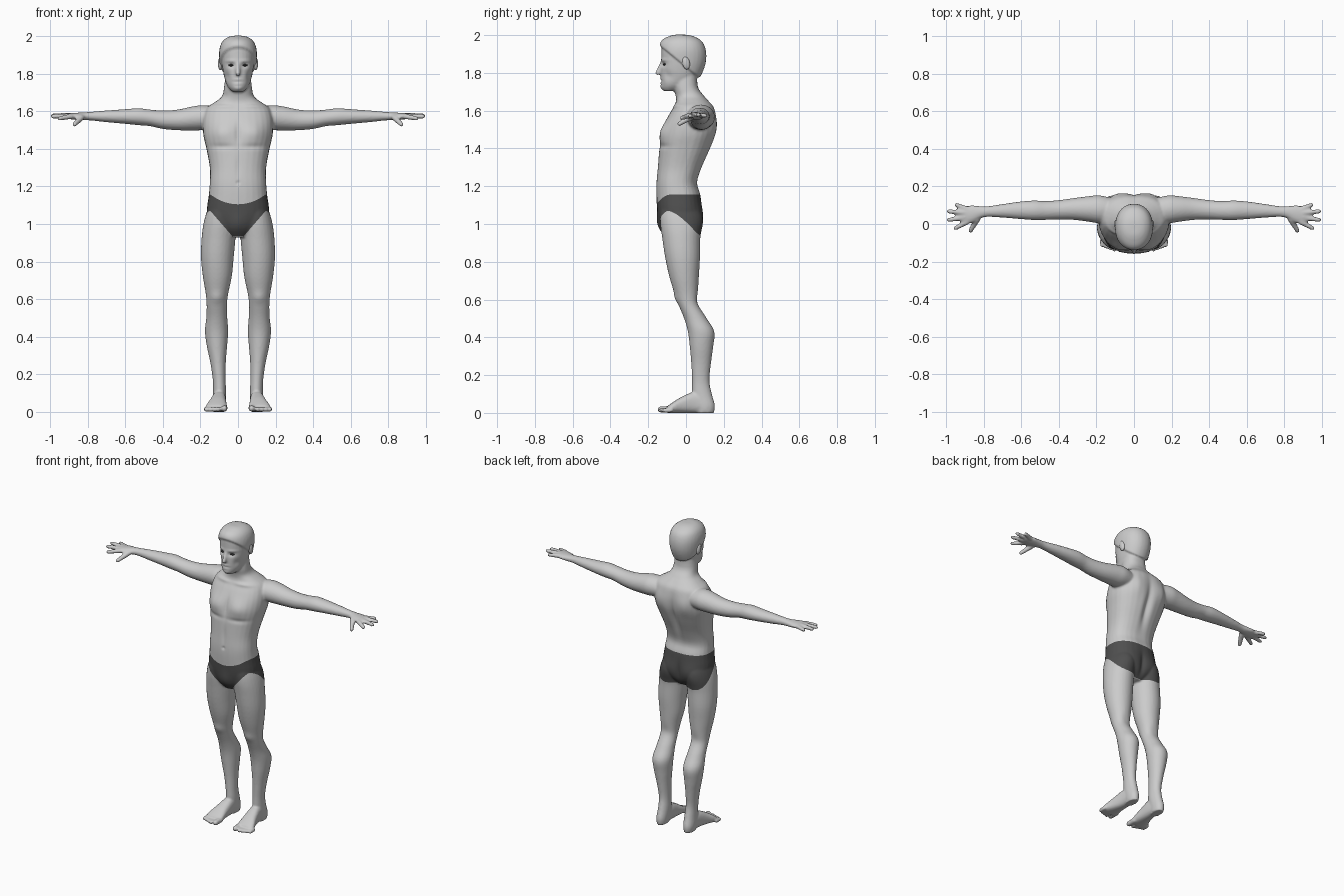
import bpy, bmesh, math
from mathutils import Vector

cube = bpy.data.objects.get("Cube")
if cube:
    bpy.data.objects.remove(cube)


def material(name, value):
    mat = bpy.data.materials.new(name)
    mat.use_nodes = True
    color = (value, value, value, 1)
    mat.diffuse_color = color
    mat.node_tree.nodes["Principled BSDF"].inputs["Base Color"].default_value = color
    return mat


skin = material("skin grey", 0.6)
cloth = material("trunks dark grey", 0.08)
eye_dark = material("eye dark grey", 0.05)


def clamp(value):
    return max(0.0, min(1.0, value))


def resample(rows, steps=4):
    """Smooth curve through rows of station values."""
    rows = [Vector(r) for r in rows]
    out = []
    for i in range(len(rows) - 1):
        p, q = rows[i], rows[i + 1]
        before, after = rows[max(i - 1, 0)], rows[min(i + 2, len(rows) - 1)]
        for k in range(steps):
            t = k / steps
            out.append(p.lerp(q, t) + 0.5 * t * (1 - t) * (
                (1 - t) * (q - before - 2 * (q - p)) - t * (after - p - 2 * (q - p))))
    return out + [rows[-1]]


def skin_rings(bm, rings):
    """Close a row of equal rings into a solid."""
    count = len(rings[0])
    rings = [[bm.verts.new(co) for co in ring] for ring in rings]
    for low, high in zip(rings, rings[1:]):
        for k in range(count):
            j = (k + 1) % count
            bm.faces.new((low[k], low[j], high[j], high[k]))
    bm.faces.new(rings[0])
    bm.faces.new(rings[-1])


def loft(bm, rows, axis, side=1, power=1.0, count=28):
    """Rows: position along axis, two centre values, two radii."""
    rings = []
    for along, a, b, ra, rb in resample(rows):
        ring = []
        for k in range(count):
            c, s = math.cos(math.tau * k / count), math.sin(math.tau * k / count)
            u = a + ra * math.copysign(abs(c) ** power, c)
            v = b + rb * math.copysign(abs(s) ** power, s)
            co = {"x": (along, u, v), "y": (u, along, v), "z": (u, v, along)}[axis]
            ring.append((co[0] * side, co[1], co[2]))
        rings.append(ring)
    skin_rings(bm, rings)


def capsule(bm, start, end, r0, r1, side=1, count=12):
    """Tapered tube with round ends, for fingers, toes and nose."""
    start, end = Vector(start), Vector(end)
    start.x *= side
    end.x *= side
    turn = (end - start).to_track_quat("Z", "Y")
    axis = turn @ Vector((0, 0, 1))
    rings = []
    for centre, r, first in ((start, r0, -80), (end, r1, 0)):
        for step in range(5):
            angle = math.radians(first + 20 * step)
            ring_centre = centre + axis * (r * math.sin(angle))
            reach = r * math.cos(angle)
            rings.append([])
            for k in range(count):
                a = math.tau * k / count
                spoke = Vector((reach * math.cos(a), reach * math.sin(a), 0))
                rings[-1].append(ring_centre + turn @ spoke)
    skin_rings(bm, rings)


def trunk_rows(rows):
    """Turn height, front, back, half width into loft rows."""
    return [(z, 0, (f + b) / 2, w, (b - f) / 2) for z, f, b, w in rows]


# Height, front, back, half width
torso = [(.93, -.105, .04, .05), (.98, -.135, .075, .125), (1.05, -.15, .085, .165),
         (1.15, -.157, .078, .156), (1.22, -.157, .06, .15), (1.3, -.15, .085, .15),
         (1.4, -.142, .13, .168), (1.47, -.132, .155, .184), (1.53, -.115, .162, .188),
         (1.58, -.09, .158, .182), (1.62, -.065, .147, .165), (1.65, -.053, .122, .122),
         (1.68, -.055, .095, .085), (1.73, -.065, .062, .074), (1.84, -.06, .06, .062)]
head = [(1.705, -.118, -.05, .03), (1.73, -.13, .01, .054), (1.77, -.133, .055, .071),
        (1.82, -.133, .082, .081), (1.87, -.131, .095, .087), (1.92, -.127, .093, .088),
        (1.96, -.105, .075, .076), (1.983, -.075, .035, .05), (1.99, -.05, .0, .02)]
# Position along the limb, centre, radii
leg = [(1.14, .08, -.04, .05, .07), (1.07, .09, -.035, .074, .1), (1.0, .098, -.028, .086, .108),
       (.92, .104, -.025, .09, .1), (.82, .11, -.018, .087, .092), (.72, .11, -.01, .077, .078),
       (.63, .112, .002, .06, .062), (.57, .113, .015, .054, .054), (.5, .113, .05, .056, .06),
       (.43, .114, .08, .062, .07), (.35, .112, .082, .054, .062), (.26, .106, .08, .041, .052),
       (.17, .1, .078, .034, .046), (.1, .098, .085, .035, .052), (.04, .1, .1, .035, .053),
       (.0, .1, .1, .03, .048)]
foot = [(.13, .1, .035, .03, .035), (.05, .1, .055, .036, .055), (-.02, .107, .043, .045, .043),
        (-.07, .114, .028, .056, .028), (-.098, .114, .018, .056, .018)]
arm = [(.1, .07, 1.565, .06, .055), (.18, .078, 1.566, .074, .066), (.24, .08, 1.562, .068, .064),
       (.32, .08, 1.554, .058, .055), (.4, .075, 1.555, .052, .049), (.47, .072, 1.565, .05, .044),
       (.53, .073, 1.571, .052, .045), (.6, .073, 1.572, .047, .039), (.7, .07, 1.573, .036, .031),
       (.78, .066, 1.574, .028, .023), (.82, .062, 1.573, .033, .021),
       (.86, .053, 1.573, .046, .019), (.9, .048, 1.574, .047, .015), (.92, .05, 1.574, .04, .012)]
fingers = [((.89, .01, 1.572), (.95, -.022, 1.562)), ((.9, .035, 1.575), (.985, .022, 1.572)),
           ((.9, .06, 1.577), (.985, .067, 1.578)), ((.89, .08, 1.574), (.945, .102, 1.574))]

bm = bmesh.new()
loft(bm, trunk_rows(torso), "z", power=.85)
loft(bm, trunk_rows(head), "z", power=.92)
# Nose
capsule(bm, (0, -.127, 1.855), (0, -.149, 1.8), .009, .013)
for side in (1, -1):
    loft(bm, leg, "z", side)
    loft(bm, foot, "y", side, power=.8)
    loft(bm, arm, "x", side)
    for start, end in fingers:
        capsule(bm, start, end, .0145, .0115, side)
    # Thumb
    capsule(bm, (.835, .025, 1.565), (.87, -.036, 1.53), .017, .012, side)
    # Big toe and four small toes
    capsule(bm, (.073, -.08, .019), (.073, -.134, .018), .018, .017, side)
    for i in range(4):
        x = .105 + .0215 * i
        capsule(bm, (x, -.08, .014), (x, -.136 + .008 * i, .013), .0125, .012, side)
bmesh.ops.recalc_face_normals(bm, faces=bm.faces)
mesh = bpy.data.meshes.new("body")
bm.to_mesh(mesh)
bm.free()

# Fuse the parts into one skin
body = bpy.data.objects.new("body", mesh)
bpy.context.collection.objects.link(body)
fuse = body.modifiers.new("fuse", "REMESH")
fuse.mode, fuse.voxel_size = "VOXEL", .007
relax = body.modifiers.new("relax", "SMOOTH")
relax.factor, relax.iterations = .5, 3
fused = bpy.data.meshes.new_from_object(body.evaluated_get(bpy.context.evaluated_depsgraph_get()))
body.modifiers.clear()
body.data = fused
fused.materials.clear()
fused.materials.append(skin)
fused.materials.append(cloth)

# Muscle and face relief: centre, width, height, amount along the normal
relief = [
    (.085, -.13, 1.485, .06, .05, .016), (0, -.13, 1.48, .014, .07, -.008),  # chest
    (.09, -.14, 1.412, .07, .014, -.006),                                    # under chest
    (0, -.15, 1.3, .012, .07, -.005), (0, -.157, 1.22, .008, .008, -.008),   # belly
    (.08, -.06, 1.625, .06, .01, .006),                                      # collarbone
    (0, .14, 1.38, .022, .17, -.02), (.09, .15, 1.52, .045, .06, .01),       # back
    (.08, .08, 1.03, .06, .06, .013), (0, .08, 1.02, .016, .07, -.01),       # seat
    (0, -.14, 1.0, .04, .055, .01),                                          # pouch
    (.112, -.04, .61, .03, .03, .007), (.112, .06, .6, .03, .04, -.006),     # knee
    (.036, -.125, 1.845, .018, .012, -.011), (.04, -.13, 1.868, .03, .007, .004),  # eyes, brow
    (0, -.13, 1.757, .024, .004, -.005), (0, -.13, 1.768, .02, .005, .004),  # mouth
    (0, -.13, 1.747, .018, .005, .005), (0, -.13, 1.724, .022, .014, .007),  # lip, chin
    (.06, -.1, 1.785, .015, .025, -.006), (0, -.12, 1.955, .07, .03, .014),  # cheek, quiff
]


def sculpt(x, y, z):
    total = 0
    for cx, cy, cz, rx, rz, amount in relief:
        dz = (z - cz) / rz
        if -2.6 < dz < 2.6:
            dx, dy = (x - cx) / rx, (y - cy) / .06
            total += amount * math.exp(-dx * dx - dy * dy - dz * dz)
    # Raised hair above the hairline
    if z > 1.74:
        t = clamp((z - 1.925 + .85 * (y + .12)) / .016)
        total += .012 * t * t * (3 - 2 * t)
    return total


def trunks_inside(co):
    """Positive between the waistband and the leg openings."""
    x, y, z = abs(co.x), co.y, co.z
    top = 1.157 - .052 * clamp(-y / .13) * max(0, 1 - (x / .15) ** 2)
    bottom = .935 + 1.15 * max(0, x - .03) * clamp((.08 - y) / .18)
    return min(top - z, z - bottom)


bm = bmesh.new()
bm.from_mesh(fused)
# The upper arms and hands stay plain
moves = [(v, v.normal * sculpt(abs(v.co.x), v.co.y, v.co.z))
         for v in bm.verts if abs(v.co.x) < .22]
for v, move in moves:
    v.co += move

# Cut clean trunks borders into the skin
near = [v for v in bm.verts if .88 < v.co.z < 1.2]
inside = {v: trunks_inside(v.co) for v in near}
crossing = [e for e in bm.edges if all(v in inside for v in e.verts)
            and inside[e.verts[0]] * inside[e.verts[1]] < 0]
cuts = []
for edge in crossing:
    a, b = edge.verts
    cuts.append(bmesh.utils.edge_split(edge, a, inside[a] / (inside[a] - inside[b]))[1])
bmesh.ops.connect_verts(bm, verts=cuts)
for face in bm.faces:
    face.smooth = True
    face.material_index = int(trunks_inside(face.calc_center_median()) > 0)
bm.to_mesh(fused)
bm.free()


def ball(name, location, scale, mat, tilt=0):
    bpy.ops.mesh.primitive_uv_sphere_add(segments=24, ring_count=14, location=location,
                                         rotation=(tilt, 0, 0))
    obj = bpy.context.object
    obj.name, obj.scale = name, scale
    obj.data.materials.append(mat)
    bpy.ops.object.shade_smooth()


# Eyes and ears
for side, label in ((1, "left"), (-1, "right")):
    ball(label + "_eye", (.036 * side, -.113, 1.845), (.015, .009, .006), eye_dark)
    ball(label + "_ear", (.094 * side, .0, 1.853), (.013, .02, .035), skin, .2)
